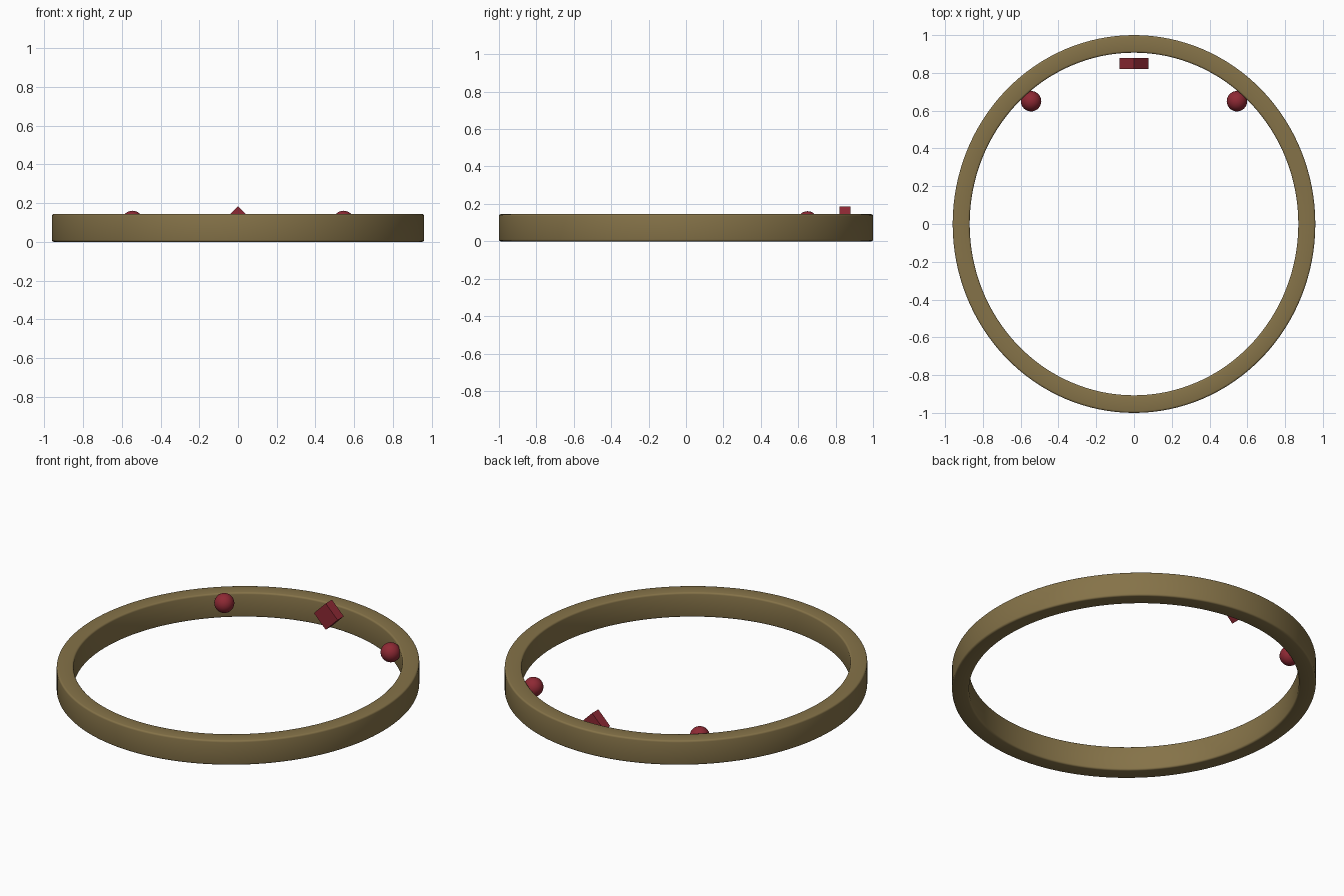
import bpy
import bmesh
from math import sin, cos, pi

cube = bpy.data.objects.get("Cube")
if cube:
    bpy.data.objects.remove(cube, do_unlink=True)


def material(name, rgb):
    mat = bpy.data.materials.new(name)
    mat.use_nodes = True
    mat.diffuse_color = (*rgb, 1)
    mat.node_tree.nodes["Principled BSDF"].inputs["Base Color"].default_value = (*rgb, 1)
    return mat


def bevel(obj, width, segments):
    mod = obj.modifiers.new("Bevel", "BEVEL")
    mod.width = width
    mod.segments = segments
    mod.limit_method = "ANGLE"


bronze = material("aged bronze", (0.235, 0.17, 0.065))
red = material("dark red gem", (0.27, 0.022, 0.034))

# Oval band: a rectangular section swept around an ellipse
HEIGHT = 0.145
SEGMENTS = 128
section = [(0.96, 1.0, 0), (0.96, 1.0, HEIGHT), (0.87, 0.907, HEIGHT), (0.87, 0.907, 0)]
bm = bmesh.new()
rings = []
for i in range(SEGMENTS):
    a = 2 * pi * i / SEGMENTS
    rings.append([bm.verts.new((rx * cos(a), ry * sin(a), z)) for rx, ry, z in section])
for i, ring in enumerate(rings):
    following = rings[(i + 1) % SEGMENTS]
    for j in range(4):
        k = (j + 1) % 4
        bm.faces.new((ring[j], following[j], following[k], ring[k]))
bmesh.ops.recalc_face_normals(bm, faces=bm.faces)
mesh = bpy.data.meshes.new("circlet_band")
bm.to_mesh(mesh)
bm.free()
band = bpy.data.objects.new("circlet_band", mesh)
bpy.context.collection.objects.link(band)
band.data.materials.append(bronze)
for poly in mesh.polygons:
    poly.use_smooth = True
bevel(band, 0.01, 3)

# Square gem standing on its corner at the back
GEM_Z = 0.107
bpy.ops.mesh.primitive_cube_add(size=1, location=(0, 0.85, GEM_Z), rotation=(0, pi / 4, 0))
gem = bpy.context.object
gem.name = "diamond_gem"
gem.scale = (0.11, 0.058, 0.11)
gem.data.materials.append(red)

# Round gems on both sides of it
for side, x in (("left", 0.545), ("right", -0.545)):
    bpy.ops.mesh.primitive_uv_sphere_add(segments=32, ring_count=16, radius=0.054,
                                         location=(x, 0.65, GEM_Z))
    ball = bpy.context.object
    ball.name = side + "_round_gem"
    ball.data.materials.append(red)
    bpy.ops.object.shade_smooth()
